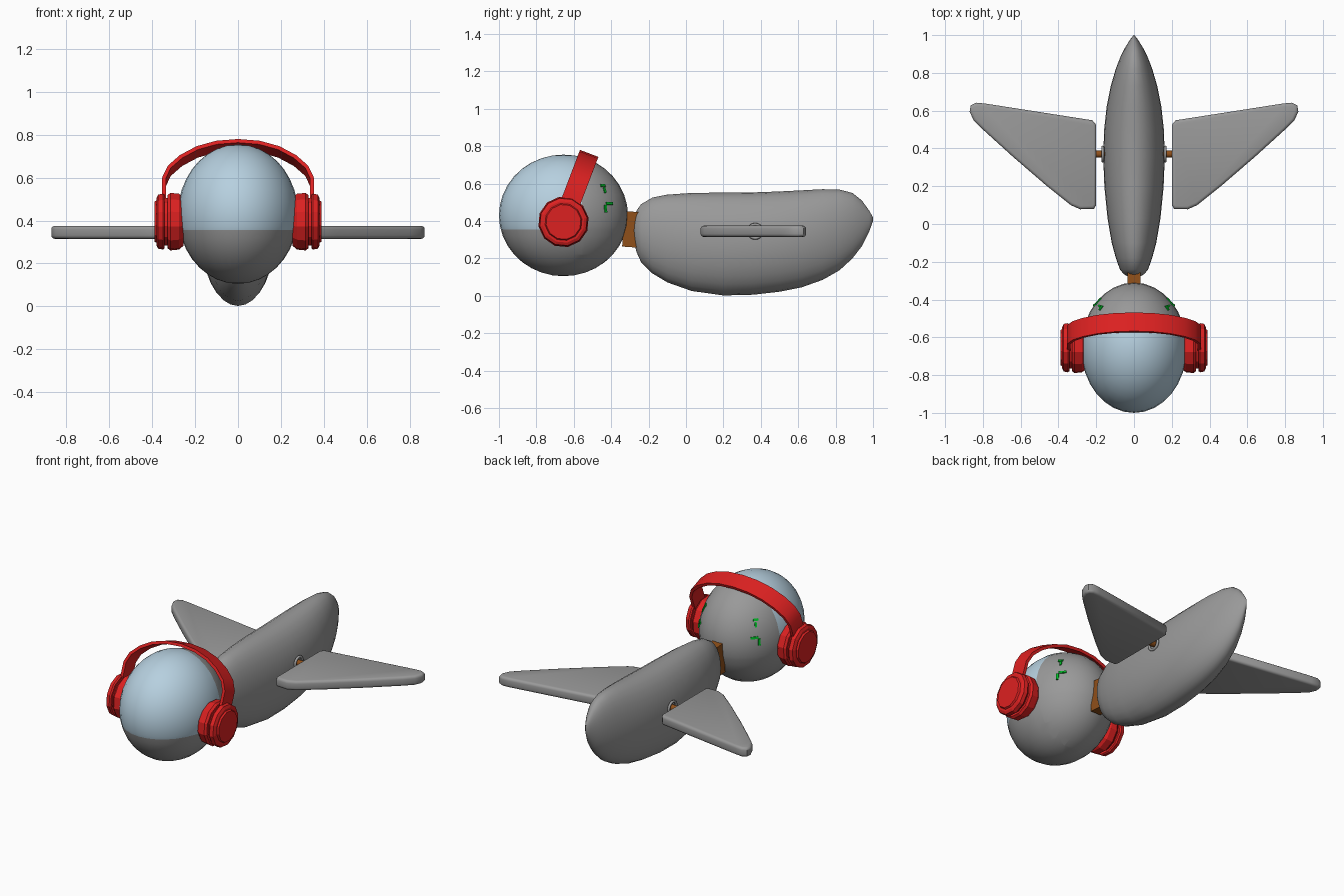
import bpy, bmesh
from math import sin, cos, pi, sqrt, radians
from mathutils import Vector, Matrix

cube = bpy.data.objects.get("Cube")
if cube:
    bpy.data.objects.remove(cube, do_unlink=True)


def material(name, rgb):
    m = bpy.data.materials.new(name)
    m.use_nodes = True
    m.diffuse_color = (*rgb, 1)
    m.node_tree.nodes["Principled BSDF"].inputs["Base Color"].default_value = (*rgb, 1)
    return m


GREY = material("grey", (.32, .32, .32))
BLUE = material("pale blue", (.47, .63, .74))
RED = material("red", (.72, .015, .015))
BROWN = material("brown", (.28, .08, .01))
GREEN = material("green", (.0, .5, .02))


def finish(name, bm, *mats, smooth=None):
    """Turn a bmesh into a named, coloured object."""
    bmesh.ops.recalc_face_normals(bm, faces=bm.faces)
    me = bpy.data.meshes.new(name)
    bm.to_mesh(me)
    bm.free()
    ob = bpy.data.objects.new(name, me)
    bpy.context.collection.objects.link(ob)
    for m in mats:
        me.materials.append(m)
    if smooth:
        bpy.ops.object.select_all(action='DESELECT')
        ob.select_set(True)
        bpy.context.view_layer.objects.active = ob
        bpy.ops.object.shade_smooth_by_angle(angle=radians(smooth))
    return ob


def loft(bm, rings, closed=False):
    """Skin a list of point rings, capping the ends unless it closes on itself."""
    vs = [[bm.verts.new(p) for p in r] for r in rings]
    n = len(vs[0])
    pairs = list(zip(vs, vs[1:])) + ([(vs[-1], vs[0])] if closed else [])
    for a, b in pairs:
        for i in range(n):
            j = (i + 1) % n
            bm.faces.new((a[i], a[j], b[j], b[i]))
    if not closed:
        bm.faces.new(vs[0])
        bm.faces.new(vs[-1])


def lathe_x(profile, centre, side, n, turn=0):
    """Rings of (x, radius) about a sideways axis."""
    cy, cz = centre
    return [[(side * x, cy + r * cos(2 * pi * i / n + turn), cz + r * sin(2 * pi * i / n + turn))
             for i in range(n)] for x, r in profile]


# Body: elliptical sections as (y, bottom, top, half width)
sections = [(-.28, .30, .40, .03), (-.265, .235, .455, .055), (-.24, .18, .49, .075),
            (-.18, .12, .525, .096), (-.1, .072, .541, .118), (.03, .026, .55, .14),
            (.2, .002, .552, .157), (.36, .006, .553, .163), (.5, .022, .558, .158),
            (.62, .046, .564, .145), (.73, .085, .57, .123), (.82, .136, .568, .097),
            (.89, .2, .55, .07), (.94, .265, .51, .044), (.98, .345, .455, .018),
            (1, .4, .42, .002)]
bm = bmesh.new()
loft(bm, [[(w * cos(2 * pi * i / 28), y, (lo + hi) / 2 + (hi - lo) / 2 * sin(2 * pi * i / 28))
           for i in range(28)] for y, lo, hi, w in sections])
finish("body", bm, GREY, smooth=60)

# Head with a visor area on the upper front
HEAD, SIZE = Vector((0, -.655, .43)), Vector((.28, .345, .325))
bm = bmesh.new()
bmesh.ops.create_uvsphere(bm, u_segments=32, v_segments=18, radius=1,
                          matrix=Matrix.Translation(HEAD) @ Matrix.Diagonal((*SIZE, 1)))
for co, no in (((0, 0, .355), (0, 0, 1)), ((0, -.555, 0), (0, 1, 0))):
    bmesh.ops.bisect_plane(bm, geom=bm.verts[:] + bm.edges[:] + bm.faces[:],
                           plane_co=co, plane_no=no)
for f in bm.faces:
    c = f.calc_center_median()
    f.material_index = int(c.z > .355 and c.y < -.555)
finish("head", bm, GREY, BLUE, smooth=40)

# Neck: short leaning block
bm = bmesh.new()
bmesh.ops.create_cube(bm, size=1, matrix=Matrix.Translation((0, -.29, .355))
                      @ Matrix.Rotation(radians(-4), 4, 'X') @ Matrix.Diagonal((.07, .09, .19, 1)))
finish("neck", bm, BROWN)

# Headband: flat strap swept over the head in a leaning plane
half = [(.345, .45), (.345, .58), (.32, .632), (.265, .68), (.19, .72), (.1, .745)]
path = half + [(0, .753)] + [(-x, z) for x, z in reversed(half)]
across = Vector((0, .93, -.35)) * .053
rings = []
for k, (x, z) in enumerate(path):
    a, b = path[max(k - 1, 0)], path[min(k + 1, len(path) - 1)]
    t = Vector((b[0] - a[0], (b[1] - a[1]) * .38, b[1] - a[1])).normalized()
    out = t.cross(across).normalized() * .009
    p = Vector((x, -.655 + (z - .4) * .38, z))
    rings.append([p + across + out, p - across + out, p - across - out, p + across - out])
bm = bmesh.new()
loft(bm, rings)
finish("headband", bm, RED, smooth=30)

cup = [(.255, .115), (.275, .132), (.315, .136), (.328, .126), (.328, .112), (.342, .112),
       (.342, .126), (.35, .132), (.372, .128), (.38, .112), (.38, .1), (.39, .094)]
wing = [(.2, .1), (.212, .08), (.285, .078), (.335, .1), (.46, .2), (.64, .355), (.8, .5),
        (.85, .55), (.87, .595), (.865, .628), (.835, .642), (.79, .638), (.22, .549), (.2, .525)]

for side, word in ((1, "left"), (-1, "right")):
    # Ear cup
    bm = bmesh.new()
    loft(bm, lathe_x(cup, (-.655, .395), side, 12, radians(10)))
    finish(word + "_ear_cup", bm, RED)

    # Wing: rounded slab
    bm = bmesh.new()
    face = bm.faces.new([bm.verts.new((side * x, y, .315)) for x, y in wing])
    top = bmesh.ops.extrude_face_region(bm, geom=[face])["geom"]
    bmesh.ops.translate(bm, vec=(0, 0, .06),
                        verts=[v for v in top if isinstance(v, bmesh.types.BMVert)])
    rim = [e for e in bm.edges if abs(e.verts[0].co.z - e.verts[1].co.z) < .001]
    bmesh.ops.bevel(bm, geom=rim, offset=.016, segments=3, affect='EDGES', profile=.5)
    finish(word + "_wing", bm, GREY, smooth=40)

    # Wing pivot pin and its ring
    bm = bmesh.new()
    loft(bm, lathe_x([(.14, .018), (.21, .018)], (.37, .345), side, 12))
    finish(word + "_wing_pin", bm, BROWN, smooth=40)
    bm = bmesh.new()
    loft(bm, lathe_x([(.165 + .008 * cos(k * pi / 4), .037 + .008 * sin(k * pi / 4))
                      for k in range(8)], (.37, .345), side, 20), closed=True)
    finish(word + "_pivot_ring", bm, GREY, smooth=60)

    # Small painted flecks on the back of the head
    bm = bmesh.new()
    for y, z, w, h in ((-.445, .59, .03, .014), (-.435, .565, .012, .03),
                       (-.41, .493, .045, .014), (-.43, .465, .014, .04)):
        dy, dz = (y - HEAD.y) / SIZE.y, (z - HEAD.z) / SIZE.z
        dx = side * sqrt(1 - dy * dy - dz * dz)
        n = Vector((dx / SIZE.x, dy / SIZE.y, dz / SIZE.z)).normalized()
        p = Vector((dx * SIZE.x, y, z))
        u = Vector((0, 0, 1)).cross(n).normalized()
        frame = Matrix((u, n.cross(u), n)).transposed().to_4x4()
        bmesh.ops.create_cube(bm, size=1, matrix=Matrix.Translation(p) @ frame
                              @ Matrix.Diagonal((w, h, .009, 1)))
    finish(word + "_head_flecks", bm, GREEN)
